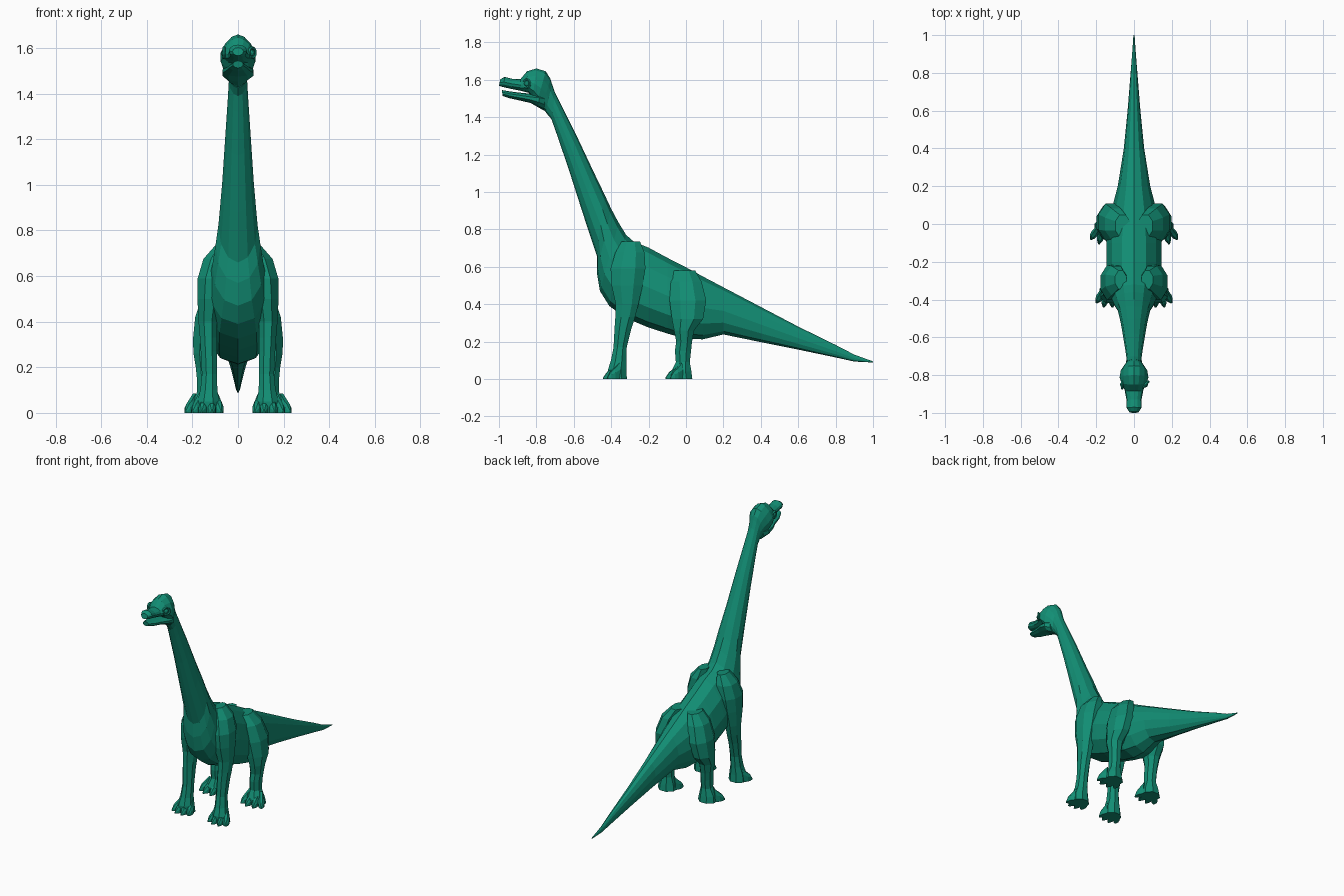
import bpy, bmesh, math
from mathutils import Vector

green = bpy.data.materials.new("dinosaur green")
green.diffuse_color = (0.006, 0.27, 0.175, 1)


def loft(name, rings):
    """Skin a list of equal-length point rings, with capped ends."""
    bm = bmesh.new()
    vr = [[bm.verts.new(p) for p in r] for r in rings]
    n = len(vr[0])
    for a, b in zip(vr, vr[1:]):
        for i in range(n):
            bm.faces.new((a[i], a[(i + 1) % n], b[(i + 1) % n], b[i]))
    bm.faces.new(vr[0])
    bm.faces.new(vr[-1])
    bmesh.ops.recalc_face_normals(bm, faces=bm.faces)
    me = bpy.data.meshes.new(name)
    bm.to_mesh(me)
    bm.free()
    me.materials.append(green)
    ob = bpy.data.objects.new(name, me)
    bpy.context.collection.objects.link(ob)
    return ob


def spine(name, sections, n=12):
    """Sections: top y, top z, bottom y, bottom z, half width, pear shape."""
    rings = []
    for ty, tz, by, bz, w, k in sections:
        t, b = Vector((0, ty, tz)), Vector((0, by, bz))
        ring = []
        for i in range(n):
            a = 2 * math.pi * i / n
            p = (t + b) / 2 + (t - b) / 2 * math.cos(a)
            p.x = w * math.sin(a) * (1 - k * math.cos(a))
            ring.append(p)
        rings.append(ring)
    return loft(name, rings)


def limb(name, sections, side, n=8):
    """Sections: x, y, half width, half depth, z."""
    return loft(name, [[(side * (x + rx * math.cos(2 * math.pi * (i + .5) / n) * 1.06),
                         y + ry * math.sin(2 * math.pi * (i + .5) / n) * 1.06, z)
                        for i in range(n)] for x, y, rx, ry, z in sections])


def toe(name, side, x, y, angle, length):
    """Knuckled toe ending in a pointed claw."""
    d = Vector((math.sin(angle), -math.cos(angle), 0))
    s = Vector((d.y, -d.x, 0))
    rings = []
    for f, w, h in ((0, .016, .085), (.45, .02, .055), (.75, .016, .038), (1, .004, .008)):
        c = Vector((x, y, 0)) + d * length * f
        ring = [c - s * w, c - s * w + Vector((0, 0, h * .6)), c - s * w * .45 + Vector((0, 0, h)),
                c + s * w * .45 + Vector((0, 0, h)), c + s * w + Vector((0, 0, h * .6)), c + s * w]
        rings.append([(side * p.x, p.y, p.z) for p in ring])
    loft(name, rings)


# Tail, trunk and neck as one tapering skin
spine("body", [
    (1.0, .094, 1.0, .088, .003, 0),
    (.9, .13, .9, .093, .010, 0),
    (.8, .182, .8, .115, .018, 0),
    (.6, .28, .6, .157, .034, 0),
    (.4, .385, .4, .197, .054, 0),
    (.2, .49, .2, .238, .086, .05),
    (.09, .548, .09, .212, .115, .1),
    (0, .597, 0, .215, .138, .15),
    (-.1, .648, -.1, .243, .146, .15),
    (-.2, .702, -.2, .275, .146, .15),
    (-.28, .735, -.32, .325, .142, .15),
    (-.32, .77, -.41, .39, .128, .15),
    (-.36, .835, -.46, .47, .112, .1),
    (-.40, .91, -.477, .57, .098, .05),
    (-.435, .985, -.477, .66, .086, 0),
    (-.50, 1.12, -.55, .88, .070, 0),
    (-.58, 1.29, -.63, 1.13, .056, 0),
    (-.665, 1.46, -.695, 1.32, .044, 0),
    (-.70, 1.53, -.72, 1.39, .040, 0),
    (-.717, 1.58, -.75, 1.425, .042, 0)], 12)

# Domed skull running forward into the flat snout
spine("skull", [
    (-.712, 1.56, -.74, 1.42, .036, 0),
    (-.725, 1.605, -.77, 1.445, .052, .1),
    (-.75, 1.645, -.80, 1.465, .070, .15),
    (-.80, 1.660, -.82, 1.50, .076, .3),
    (-.85, 1.645, -.84, 1.53, .066, .3),
    (-.885, 1.603, -.88, 1.54, .046, .1),
    (-.93, 1.605, -.93, 1.55, .038, 0),
    (-.97, 1.615, -.975, 1.56, .040, 0),
    (-.993, 1.602, -1.0, 1.567, .024, 0)], 12)

# Lower jaw, slightly open
spine("lower_jaw", [
    (-.75, 1.53, -.76, 1.435, .050, 0),
    (-.78, 1.53, -.79, 1.452, .072, 0),
    (-.83, 1.525, -.83, 1.475, .070, 0),
    (-.88, 1.530, -.88, 1.487, .052, 0),
    (-.94, 1.537, -.94, 1.50, .040, 0),
    (-.985, 1.545, -.98, 1.513, .022, 0)], 10)

FRONT = [(.13, -.365, .055, .05, 0), (.13, -.368, .05, .05, .05),
         (.128, -.36, .038, .042, .10), (.125, -.352, .034, .036, .17),
         (.128, -.337, .036, .046, .27), (.13, -.325, .038, .054, .33),
         (.132, -.315, .042, .062, .40), (.125, -.315, .054, .085, .50),
         (.118, -.31, .060, .095, .59), (.095, -.30, .058, .08, .675),
         (.07, -.295, .03, .05, .735)]
HIND = [(.15, -.02, .06, .055, 0), (.15, -.025, .054, .055, .04),
        (.145, -.017, .036, .038, .09), (.145, -.016, .036, .044, .15),
        (.148, -.01, .038, .043, .20), (.15, -.01, .046, .055, .26),
        (.143, .008, .056, .085, .32), (.125, .01, .064, .10, .42),
        (.095, 0, .06, .085, .52), (.06, -.01, .04, .06, .58)]

for side, label in ((1, "left"), (-1, "right")):
    # Legs with fanned toes
    limb("front_leg_" + label, FRONT, side)
    limb("hind_leg_" + label, HIND, side)
    for i, (dx, ang, ln) in enumerate(((-.036, -.3, .07), (-.012, -.05, .085),
                                       (.014, .2, .085), (.036, .5, .07))):
        toe(f"front_toe_{label}_{i}", side, .13 + dx, -.358, ang, ln)
        toe(f"hind_toe_{label}_{i}", side, .15 + dx * 1.15, -.025, ang * 1.2, ln)

    # Eye and surrounding lid
    bpy.ops.mesh.primitive_ico_sphere_add(subdivisions=2, radius=.016,
                                          location=(side * .058, -.85, 1.578))
    bpy.context.object.name = "eye_" + label
    bpy.context.object.data.materials.append(green)
    bpy.ops.mesh.primitive_torus_add(major_segments=10, minor_segments=5, major_radius=.022,
                                     minor_radius=.007, location=(side * .062, -.85, 1.58),
                                     rotation=(math.radians(20), math.radians(90), side * -.35))
    bpy.context.object.name = "eyelid_" + label
    bpy.context.object.data.materials.append(green)
